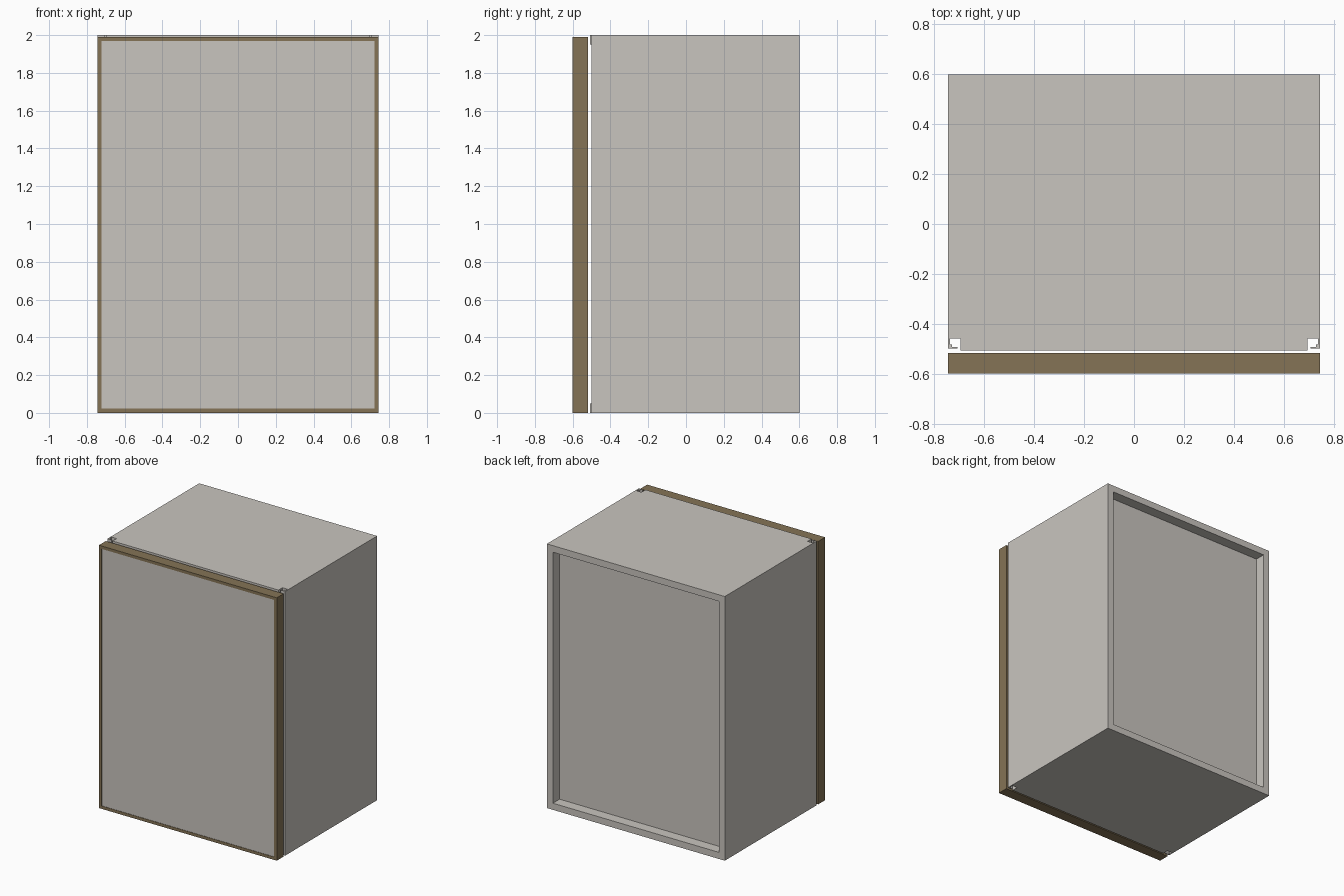
import bpy, bmesh

if "Cube" in bpy.data.objects:
    bpy.data.objects.remove(bpy.data.objects["Cube"])


def material(name, rgb):
    m = bpy.data.materials.new(name)
    m.diffuse_color = (*rgb, 1)
    m.use_nodes = True
    m.node_tree.nodes["Principled BSDF"].inputs["Base Color"].default_value = m.diffuse_color
    return m


GREY = material("warm_grey", (0.584, 0.558, 0.521))
BROWN = material("brown", (0.235, 0.174, 0.093))


def prism(name, outline, z0, z1, mat):
    """Extrude a plan outline (x, y) from z0 up to z1."""
    bm = bmesh.new()
    face = bm.faces.new([bm.verts.new((x, y, z0)) for x, y in outline])
    ext = bmesh.ops.extrude_face_region(bm, geom=[face])
    top = [v for v in ext["geom"] if isinstance(v, bmesh.types.BMVert)]
    bmesh.ops.translate(bm, verts=top, vec=(0, 0, z1 - z0))
    bmesh.ops.recalc_face_normals(bm, faces=bm.faces)
    me = bpy.data.meshes.new(name)
    bm.to_mesh(me)
    bm.free()
    me.materials.append(mat)
    ob = bpy.data.objects.new(name, me)
    bpy.context.collection.objects.link(ob)
    return ob


def box(name, x0, x1, y0, y1, z0, z1, mat):
    return prism(name, [(x0, y0), (x1, y0), (x1, y1), (x0, y1)], z0, z1, mat)


# Side walls: thick panel with a thin outer skin folded into a hooked front lip
side_profile = [(0.695, 0.6), (0.745, 0.6), (0.745, -0.5), (0.708, -0.5),
                (0.708, -0.493), (0.729, -0.493), (0.729, -0.483),
                (0.738, -0.483), (0.738, -0.46), (0.695, -0.46)]
for side, s in (("left", -1), ("right", 1)):
    prism(side + "_wall", [(s * x, y) for x, y in side_profile], 0, 2, GREY)

# Top and bottom panels, standing slightly proud of the walls at the front
box("bottom_panel", -0.695, 0.695, -0.508, 0.6, 0, 0.05, GREY)
box("top_panel", -0.695, 0.695, -0.508, 0.6, 1.95, 2, GREY)

# Back panel set into the carcass
box("back_panel", -0.695, 0.695, 0.47, 0.52, 0.05, 1.95, GREY)

# Door frame
W, F, Y0, Y1, H = 0.745, 0.022, -0.6, -0.518, 1.99
for side, s in (("left", -1), ("right", 1)):
    a, b = sorted((s * W, s * (W - F)))
    box("door_stile_" + side, a, b, Y0, Y1, 0, H, BROWN)
box("door_rail_bottom", -W + F, W - F, Y0, Y1, 0, F, BROWN)
box("door_rail_top", -W + F, W - F, Y0, Y1, H - F, H, BROWN)

# Door infill panel
box("door_panel", -W + F, W - F, Y0 + 0.003, Y1 - 0.003, F, H - F, GREY)
